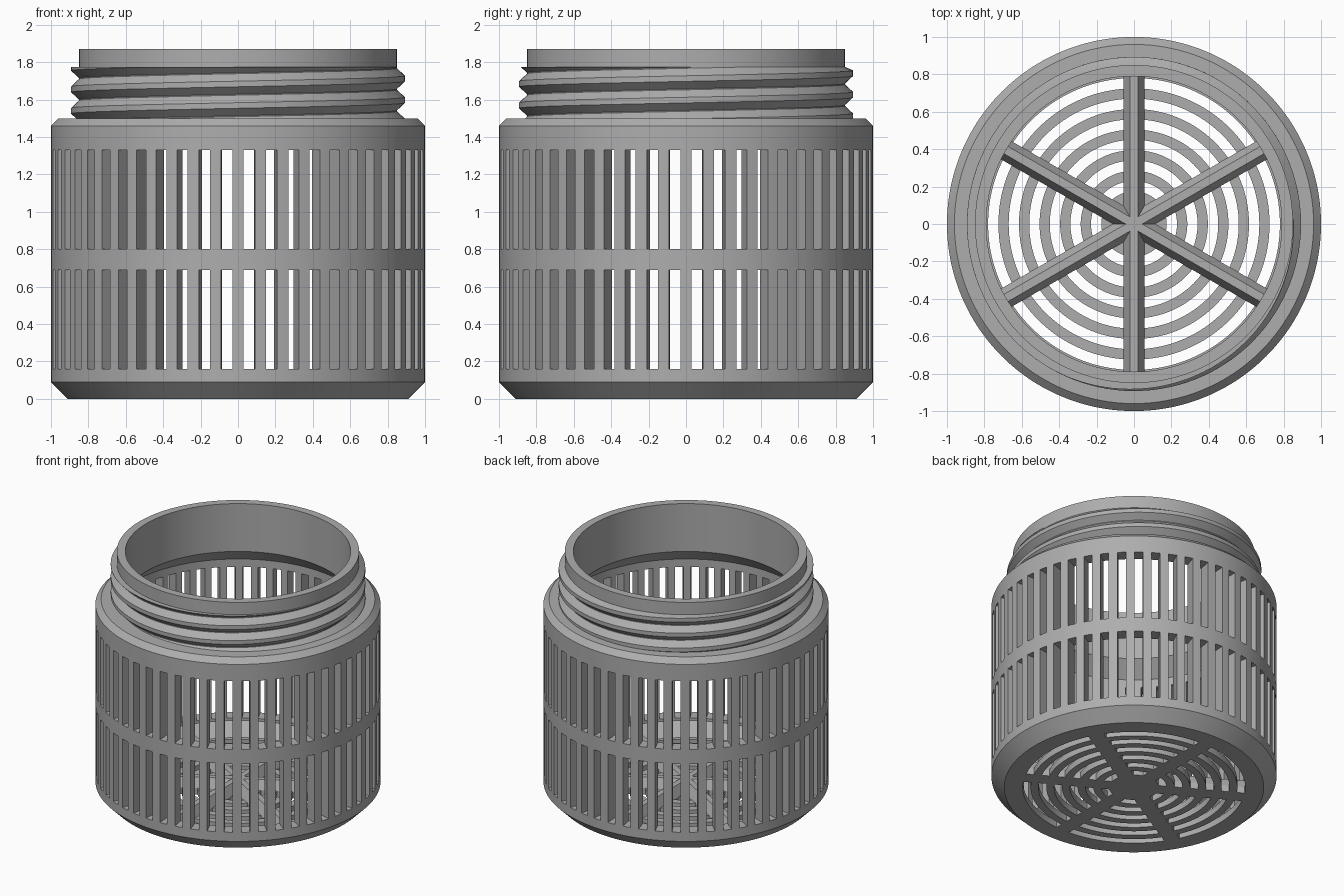
import bpy, bmesh
from math import pi, sin, cos, radians
from mathutils import Matrix, Vector

cube = bpy.data.objects.get("Cube")
if cube:
    bpy.data.objects.remove(cube, do_unlink=True)

grey = bpy.data.materials.new("plain grey")
grey.use_nodes = True
COLOUR = (0.42, 0.42, 0.42, 1)
grey.diffuse_color = COLOUR
grey.node_tree.nodes["Principled BSDF"].inputs["Base Color"].default_value = COLOUR


def finish(name, bm):
    bmesh.ops.recalc_face_normals(bm, faces=bm.faces)
    mesh = bpy.data.meshes.new(name)
    bm.to_mesh(mesh)
    bm.free()
    mesh.materials.append(grey)
    obj = bpy.data.objects.new(name, mesh)
    bpy.context.collection.objects.link(obj)
    return obj


def smooth(obj):
    bpy.ops.object.select_all(action='DESELECT')
    obj.select_set(True)
    bpy.context.view_layer.objects.active = obj
    bpy.ops.object.shade_smooth_by_angle(angle=radians(25))


def skin(bm, rows, closed):
    """Join rows of points, each a closed cross-section, with quads."""
    rings = [[bm.verts.new(p) for p in row] for row in rows]
    n = len(rings[0])
    pairs = list(zip(rings, rings[1:]))
    if closed:
        pairs.append((rings[-1], rings[0]))
    else:
        bm.faces.new(rings[0])
        bm.faces.new(rings[-1])
    for a, b in pairs:
        for i in range(n):
            j = (i + 1) % n
            bm.faces.new((a[i], a[j], b[j], b[i]))


def polar(r, angle, z):
    return (r * cos(angle), r * sin(angle), z)


def lathe(name, profile, steps=208):
    bm = bmesh.new()
    skin(bm, [[polar(r, 2 * pi * k / steps, z) for r, z in profile]
              for k in range(steps)], True)
    return finish(name, bm)


# Jar wall with neck, shoulder and the rim of the floor
FLOOR = 0.05
body = lathe("basket_wall", [
    (0.78, 0), (0.91, 0), (1, 0.09), (1, 1.46), (0.96, 1.5), (0.85, 1.5),
    (0.85, 1.87), (0.79, 1.87), (0.79, 1.5), (0.9, 1.39), (0.9, 0.14),
    (0.81, FLOOR), (0.78, FLOOR)])

# Two rows of upright slots cut through the wall
SLOTS = 52
bm = bmesh.new()
for low, high in ((0.16, 0.69), (0.80, 1.33)):
    for k in range(SLOTS):
        bmesh.ops.create_cube(
            bm, size=1,
            matrix=Matrix.Rotation(2 * pi * (k + 0.5) / SLOTS, 4, 'Z')
            @ Matrix.Translation((0.96, 0, (low + high) / 2))
            @ Matrix.Diagonal((0.2, 0.06, high - low, 1)))
cutter = finish("slot_cutter", bm)
cutter.hide_render = True
cut = body.modifiers.new("slots", 'BOOLEAN')
cut.operation = 'DIFFERENCE'
cut.solver = 'EXACT'
cut.object = cutter
bpy.context.view_layer.update()
bpy.ops.object.select_all(action='DESELECT')
body.select_set(True)
bpy.context.view_layer.objects.active = body
bpy.ops.object.modifier_apply(modifier=cut.name)
bpy.data.objects.remove(cutter, do_unlink=True)
smooth(body)

# Screw thread around the neck, trimmed flat at its upper end
PITCH, TOP, BOTTOM = 0.115, 1.775, 1.47
ROOT, CREST = 0.85, 0.893
HALF_ROOT, HALF_CREST = 0.055, 0.015
STEPS = 120


def thread_section(angle):
    mid = 1.655 + PITCH * (angle - pi) / (2 * pi)
    room = (TOP - (mid - HALF_ROOT)) / (HALF_ROOT - HALF_CREST)
    crest = ROOT + (CREST - ROOT) * min(1, max(0.02, room))
    shape = ((ROOT - 0.01, -HALF_ROOT), (ROOT, -HALF_ROOT), (crest, -HALF_CREST),
             (crest, HALF_CREST), (ROOT, HALF_ROOT), (ROOT - 0.01, HALF_ROOT))
    return [polar(r, angle, max(BOTTOM, min(TOP, mid + dz))) for r, dz in shape]


first = pi + (1.44 - 1.655) / PITCH * 2 * pi
last = pi + (TOP + HALF_ROOT - 0.002 - 1.655) / PITCH * 2 * pi
count = int((last - first) / (2 * pi) * STEPS)
bm = bmesh.new()
skin(bm, [thread_section(first + (last - first) * k / count)
          for k in range(count + 1)], False)
smooth(finish("neck_thread", bm))

# Concentric floor rings and the solid hub
BAR = 0.055
for k in range(5):
    outer = 0.725 - 2 * BAR * k
    smooth(lathe(f"floor_ring_{k + 1}", [(outer - BAR, 0), (outer, 0),
                                         (outer, FLOOR), (outer - BAR, FLOOR)], 128))
bm = bmesh.new()
bmesh.ops.create_cone(bm, cap_ends=True, segments=64, radius1=0.175, radius2=0.175,
                      depth=FLOOR, matrix=Matrix.Translation((0, 0, FLOOR / 2)))
smooth(finish("floor_hub", bm))

# Three full-width ribs with bevelled tops make six spokes
section = ((-0.056, 0), (0.056, 0), (0.056, FLOOR), (0.022, 0.12),
           (-0.022, 0.12), (-0.056, FLOOR))
for k in range(3):
    turn = Matrix.Rotation(radians(30 + 60 * k), 3, 'Z')
    bm = bmesh.new()
    skin(bm, [[turn @ Vector((x, y, z)) for y, z in section]
              for x in (-0.82, 0.82)], False)
    finish(f"floor_rib_{k + 1}", bm)
